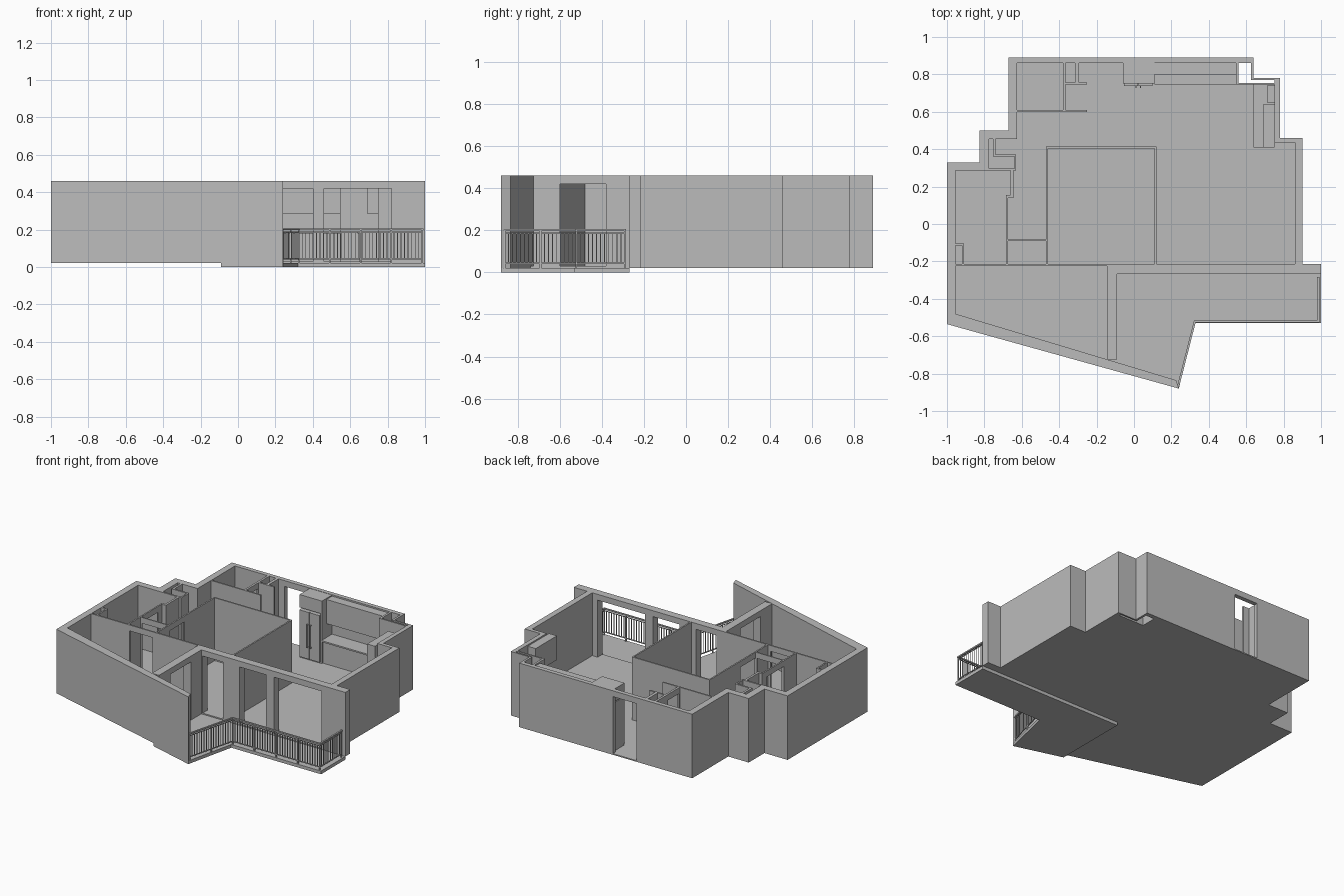
import bpy, bmesh, math
from mathutils import Vector, Matrix

if "Cube" in bpy.data.objects:
    bpy.data.objects.remove(bpy.data.objects["Cube"])

BASE, TOP, DOOR = 0.022, 0.46, 0.42

mat = bpy.data.materials.new("plaster grey")
mat.diffuse_color = (0.5, 0.5, 0.5, 1)
mat.use_nodes = True
mat.node_tree.nodes["Principled BSDF"].inputs["Base Color"].default_value = mat.diffuse_color


def finish(name, bm):
    bmesh.ops.recalc_face_normals(bm, faces=bm.faces)
    me = bpy.data.meshes.new(name)
    bm.to_mesh(me)
    bm.free()
    me.materials.append(mat)
    ob = bpy.data.objects.new(name, me)
    bpy.context.collection.objects.link(ob)
    return ob


def box(bm, x0, x1, y0, y1, z0=BASE, z1=TOP):
    m = Matrix.Translation(((x0 + x1) / 2, (y0 + y1) / 2, (z0 + z1) / 2)) @ Matrix.Diagonal((x1 - x0, y1 - y0, z1 - z0, 1))
    bmesh.ops.create_cube(bm, size=1, matrix=m)


def prism(bm, pts, z0=BASE, z1=TOP):
    f = bm.faces.new([bm.verts.new((x, y, z0)) for x, y in pts])
    up = bmesh.ops.extrude_face_region(bm, geom=[f], use_keep_orig=True)["geom"]
    bmesh.ops.translate(bm, vec=(0, 0, z1 - z0), verts=[v for v in up if isinstance(v, bmesh.types.BMVert)])


def wall(bm, x0, x1, y0, y1, doors=(), along="x"):
    """Straight wall with full-height door openings and a lintel above each."""
    a, end = (x0, x1) if along == "x" else (y0, y1)

    def piece(s, e, z0):
        if along == "x":
            box(bm, s, e, y0, y1, z0)
        else:
            box(bm, x0, x1, s, e, z0)
    for s, e in doors:
        if s > a:
            piece(a, s, BASE)
        piece(s, e, DOOR)
        a = e
    if end > a:
        piece(a, end, BASE)


def boxes(name, rows):
    bm = bmesh.new()
    for r in rows:
        box(bm, *r)
    return finish(name, bm)


# floor of the rooms (notched round the open shaft)
bm = bmesh.new()
prism(bm, [(-.67, .89), (.56, .89), (.56, .755), (.78, .755), (.78, .46), (.90, .46), (.90, -.268),
           (-.09, -.268), (-.09, -.783), (-1, -.535), (-1, .33), (-.825, .33), (-.825, .50), (-.67, .50)], BASE, .03)
finish("room_floor", bm)

# balcony slab
bm = bmesh.new()
prism(bm, [(-.09, -.268), (1, -.268), (1, -.53), (.32, -.53), (.24, -.88), (-.09, -.787)], 0, .022)
finish("balcony_slab", bm)

# outer walls
bm = bmesh.new()
wall(bm, -.67, .64, .86, .89, [(-.25, -.07)])
wall(bm, -.67, -.625, .455, .86, along="y")
wall(bm, -.825, -.67, .455, .50)
wall(bm, -.825, -.775, .285, .455, along="y")
wall(bm, -1, -.825, .285, .33)
prism(bm, [(-1, .285), (-1, -.535), (-.955, -.548), (-.955, .285)])
prism(bm, [(-.955, -.48), (-.955, -.548), (.24, -.88), (.225, -.835)])
wall(bm, .625, .64, .77, .86, along="y")
wall(bm, .64, .78, .77, .78)
wall(bm, .75, .78, .435, .77, along="y")
wall(bm, .78, .90, .435, .46)
wall(bm, .86, .90, -.215, .435, along="y")
wall(bm, -.145, 1, -.268, -.215, [(-.08, .075), (.20, .40), (.46, .82)])
wall(bm, -.145, -.09, -.725, -.268, [(-.60, -.38)], along="y")
finish("outer_walls", bm)

# partition walls
bm = bmesh.new()
wall(bm, -.47, .12, .405, .415)
wall(bm, -.47, -.46, -.215, .405, [(-.08, .08)], along="y")
wall(bm, .11, .12, -.215, .405, along="y")
wall(bm, -.955, -.145, -.225, -.215, [(-.665, -.49)])
wall(bm, -.625, -.25, .60, .61)
wall(bm, -.38, -.365, .61, .86, [(.62, .74)], along="y")
wall(bm, -.365, -.25, .745, .757)
wall(bm, -.315, -.295, .757, .86, along="y")
wall(bm, -.775, -.63, .285, .297)
wall(bm, -.755, -.74, .36, .455, along="y")
wall(bm, -.755, -.63, .36, .372)
wall(bm, -.64, -.63, .297, .36, along="y")
wall(bm, -.66, -.645, .14, .285, along="y")
wall(bm, -.685, -.645, .14, .155)
wall(bm, -.685, -.675, -.215, .14, [(-.08, .10)], along="y")
wall(bm, -.675, -.47, -.09, -.082, [(-.665, -.48)])
wall(bm, -.955, -.91, -.115, -.105)
wall(bm, -.92, -.91, -.215, -.115, along="y")
wall(bm, .545, .56, .745, .86, along="y")
wall(bm, .56, .75, .745, .755)
finish("partition_walls", bm)

# kitchen
boxes("fridge", [(-.055, .10, .75, .86, .03, .36), (-.053, .021, .738, .75, .04, .36), (.025, .10, .738, .75, .04, .36)])
boxes("fridge_handles", [(x, x + .006, .726, .732, .12, .28) for x in (.008, .032)]
      + [(x, x + .006, .732, .738, z, z + .008) for x in (.008, .032) for z in (.12, .272)])
boxes("fridge_surround", [(-.06, .11, .75, .86, .37, .458), (.10, .11, .75, .86, .03, .37)])
boxes("back_counter", [(.11, .545, .76, .86, .03, .18), (.11, .545, .745, .86, .18, .19)])
boxes("back_wall_cabinets", [(.11, .545, .80, .86, .285, .45)])
boxes("side_counter", [(.65, .75, .415, .745, .03, .18), (.64, .75, .41, .745, .18, .19)])
boxes("side_wall_cabinets", [(.69, .75, .41, .64, .285, .45), (.71, .75, .65, .74, .285, .36)])

# balcony railing: rails, posts and balusters along one path
path = [Vector(p) for p in ((.985, -.29), (.985, -.522), (.325, -.522), (.238, -.862))]


def bar(bm, a, b, z0, z1, w):
    d = b - a
    mid = (a + b) / 2
    m = Matrix.Translation((mid.x, mid.y, (z0 + z1) / 2)) @ Matrix.Rotation(math.atan2(d.y, d.x), 4, 'Z')
    bmesh.ops.create_cube(bm, size=1, matrix=m @ Matrix.Diagonal((d.length + w, w, z1 - z0, 1)))


rails, posts, balusters = bmesh.new(), bmesh.new(), bmesh.new()
for a, b in zip(path, path[1:]):
    bar(rails, a, b, .197, .206, .011)
    bar(rails, a, b, .185, .189, .005)
    bar(rails, a, b, .040, .046, .006)
    n = round((b - a).length / .019)
    for i in range(1, n):
        p = a.lerp(b, i / n)
        box(balusters, p.x - .002, p.x + .002, p.y - .002, p.y + .002, .044, .187)
    n = round((b - a).length / .17)
    for i in range(n + 1):
        p = a.lerp(b, i / n)
        box(posts, p.x - .004, p.x + .004, p.y - .004, p.y + .004, .02, .2)
finish("railing_rails", rails)
finish("railing_posts", posts)
finish("railing_balusters", balusters)
